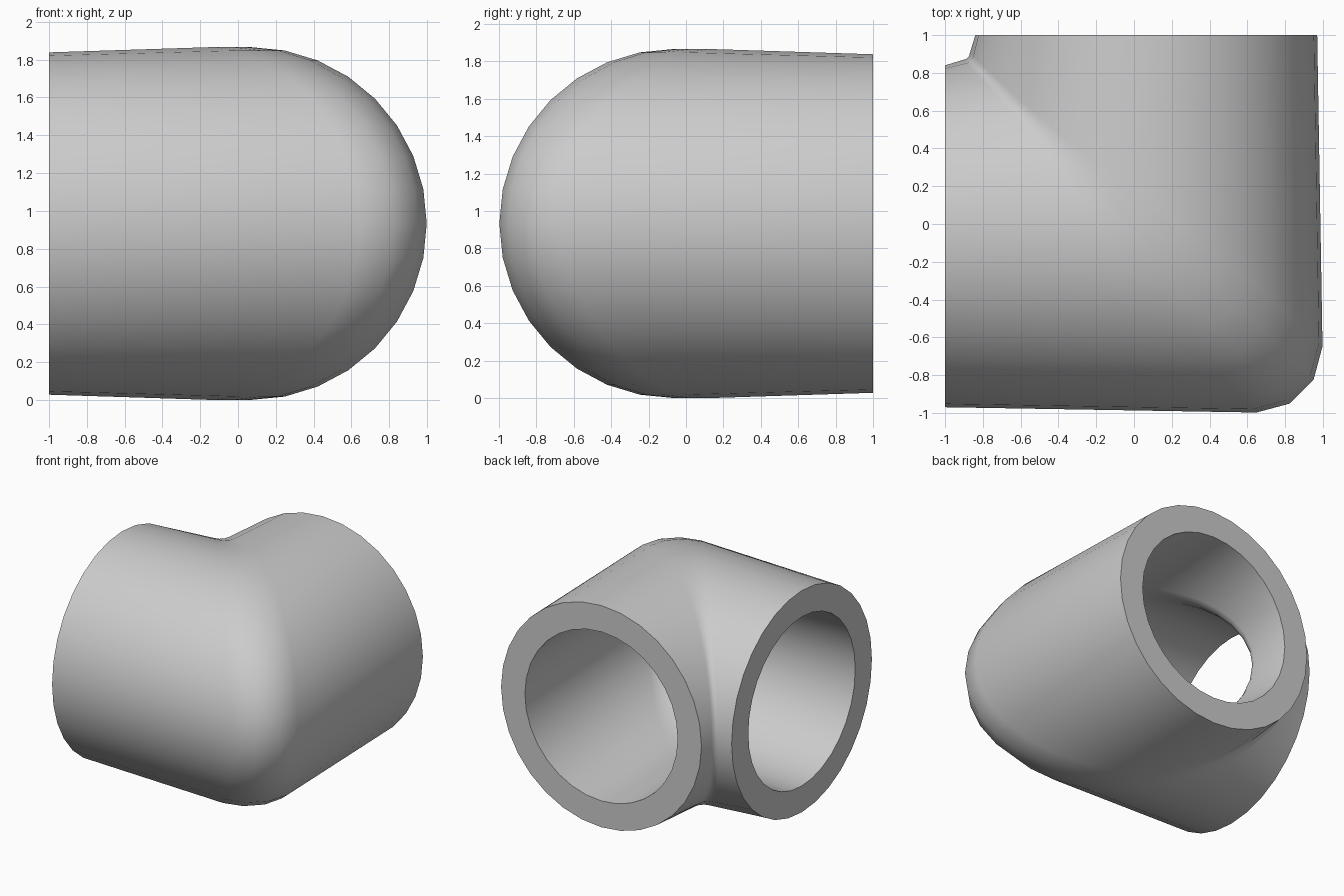
import bpy, bmesh, math

if "Cube" in bpy.data.objects:
    bpy.data.objects.remove(bpy.data.objects["Cube"])

SIDES, SEG = 32, 3          # facets round the pipe, facets round the bend
CX, CY, CZ = 0.065, -0.065, 0.933


def bend_path(angle, r_end, r_mid, f_in, f_out):
    """One lengthwise line of a mitred, filleted 90 degree pipe."""
    c, s = math.cos(angle), math.sin(angle)
    t = (c + 1) / 2
    f = f_in + (f_out - f_in) * t * t * (3 - 2 * t)
    kx, ky = CX + r_mid * c, CY - r_mid * c
    z_end, z_mid = CZ + r_end * s, CZ + r_mid * s
    pts = [(-1, CY - r_end * c, z_end)]
    for i in range(SEG + 1):
        a = math.pi / 2 * i / SEG
        pts.append((kx - f + f * math.sin(a), ky + f - f * math.cos(a), z_mid))
    pts.append((CX + r_end * c, 1, z_end))
    return pts


# Elbow: outer skin and bore joined by flat end rims
bm = bmesh.new()
grid = []
for j in range(SIDES):
    a = 2 * math.pi * j / SIDES
    outer = bend_path(a, 0.905, 0.933, 0.04, 0.35)
    bore = bend_path(a, 0.69, 0.665, 0.08, 0.20)
    grid.append([bm.verts.new(p) for p in outer + bore[::-1]])
n = len(grid[0])
for j in range(SIDES):
    g, h = grid[j], grid[(j + 1) % SIDES]
    for i in range(n):
        k = (i + 1) % n
        bm.faces.new((g[i], g[k], h[k], h[i]))
bmesh.ops.recalc_face_normals(bm, faces=bm.faces)
mesh = bpy.data.meshes.new("pipe_elbow")
bm.to_mesh(mesh)
bm.free()
elbow = bpy.data.objects.new("pipe_elbow", mesh)
bpy.context.collection.objects.link(elbow)

# Smooth shading with crisp end rims
bpy.context.view_layer.objects.active = elbow
elbow.select_set(True)
bpy.ops.object.shade_smooth_by_angle(angle=math.radians(40))
